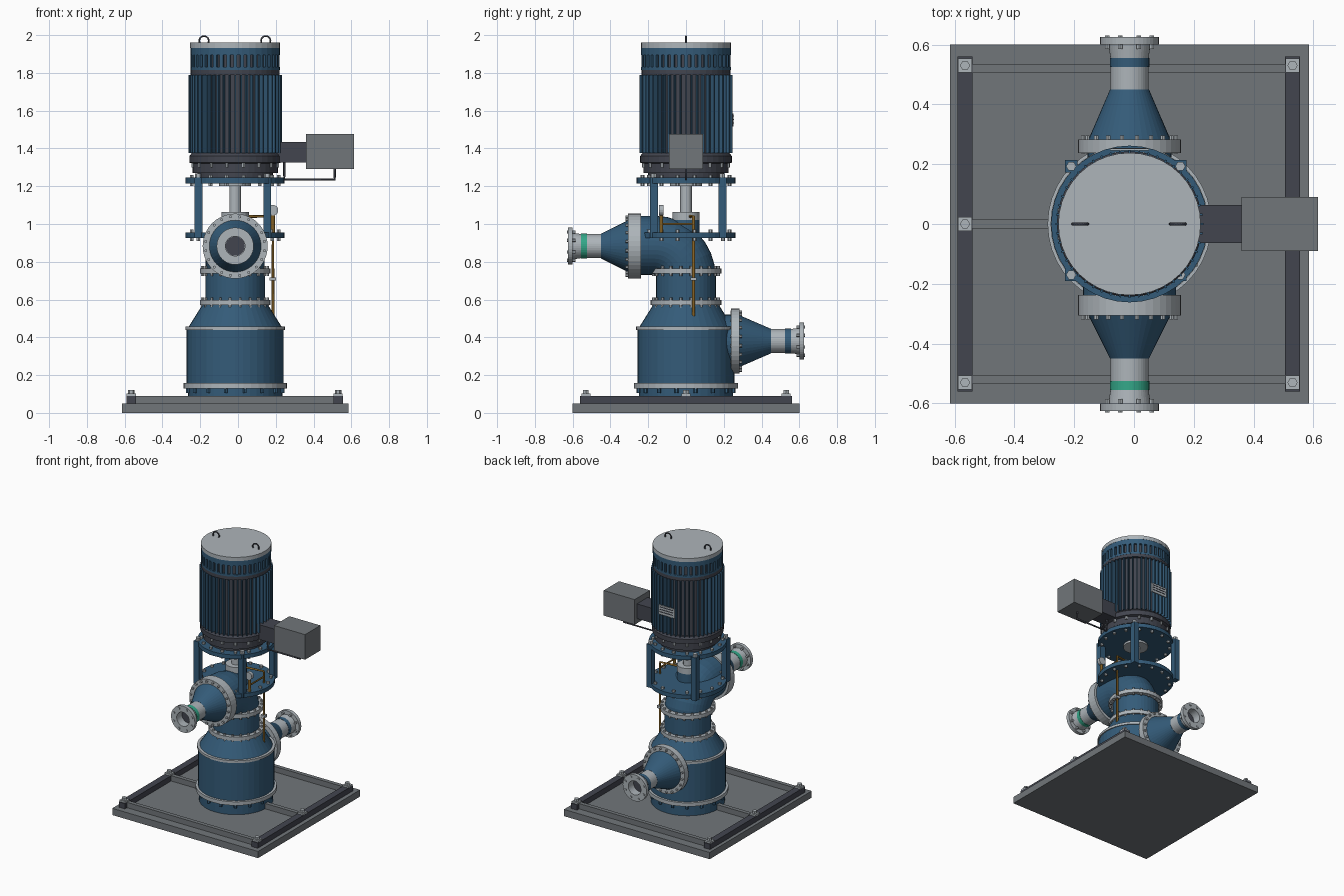
import bpy, bmesh, math
from mathutils import Matrix, Vector

old = bpy.data.objects.get("Cube")
if old:
    bpy.data.objects.remove(old, do_unlink=True)

CX = -0.015  # vertical axis of the machine


def material(name, rgb):
    m = bpy.data.materials.new(name)
    m.use_nodes = True
    m.diffuse_color = (*rgb, 1)
    bsdf = next(n for n in m.node_tree.nodes if n.type == 'BSDF_PRINCIPLED')
    bsdf.inputs["Base Color"].default_value = (*rgb, 1)
    return m


BLUE = material("machine blue", (0.034, 0.105, 0.19))
LIGHT = material("light steel", (0.42, 0.46, 0.49))
GREY = material("base grey", (0.165, 0.182, 0.195))
DARK = material("dark grey", (0.055, 0.06, 0.078))
TEAL = material("teal", (0.034, 0.39, 0.25))
BRASS = material("brass", (0.22, 0.115, 0.018))


def finish(name, bm, mat, matrix=None):
    bmesh.ops.recalc_face_normals(bm, faces=bm.faces)
    if matrix:
        bm.transform(matrix)
    me = bpy.data.meshes.new(name)
    bm.to_mesh(me)
    bm.free()
    ob = bpy.data.objects.new(name, me)
    bpy.context.collection.objects.link(ob)
    me.materials.append(mat)
    return ob


def add_box(bm, x, y, z, matrix=Matrix()):
    """Box from (min, max) pairs."""
    size = Matrix.Diagonal((x[1] - x[0], y[1] - y[0], z[1] - z[0], 1))
    mid = Matrix.Translation((sum(x) / 2, sum(y) / 2, sum(z) / 2))
    bmesh.ops.create_cube(bm, size=1, matrix=matrix @ mid @ size)


def box(name, x, y, z, mat):
    bm = bmesh.new()
    add_box(bm, x, y, z)
    return finish(name, bm, mat)


def skin(bm, rings, caps=True):
    loops = [[bm.verts.new(p) for p in ring] for ring in rings]
    n = len(loops[0])
    for a, b in zip(loops, loops[1:]):
        for i in range(n):
            j = (i + 1) % n
            bm.faces.new((a[i], a[j], b[j], b[i]))
    if caps:
        bm.faces.new(loops[0])
        bm.faces.new(loops[-1])


def circle(r, z, n):
    return [Vector((r * math.cos(2 * math.pi * i / n), r * math.sin(2 * math.pi * i / n), z))
            for i in range(n)]


UP = Matrix.Translation((CX, 0, 0))


def lathe(name, profile, mat, frame=UP, n=40):
    bm = bmesh.new()
    skin(bm, [circle(r, z, n) for r, z in profile])
    return finish(name, bm, mat, frame)


def disc(name, r, z0, z1, mat, frame=UP, n=40):
    return lathe(name, [(r, z0), (r, z1)], mat, frame, n)


def bolts(name, count, ring, r, z0, z1, mat, frame=UP):
    bm = bmesh.new()
    for i in range(count):
        a = 2 * math.pi * (i + 0.5) / count
        spot = Matrix.Translation((ring * math.cos(a), ring * math.sin(a), (z0 + z1) / 2))
        bmesh.ops.create_cone(bm, cap_ends=True, segments=6, radius1=r, radius2=r,
                              depth=z1 - z0, matrix=spot)
    return finish(name, bm, mat, frame)


def blades(name, count, r0, r1, width, z0, z1, mat):
    bm = bmesh.new()
    for i in range(count):
        turn = Matrix.Rotation(2 * math.pi * i / count, 4, 'Z')
        add_box(bm, (r0, r1), (-width / 2, width / 2), (z0, z1), turn)
    return finish(name, bm, mat, UP)


def pipe(name, points, r, mat):
    cu = bpy.data.curves.new(name, 'CURVE')
    cu.dimensions = '3D'
    cu.bevel_depth, cu.bevel_resolution, cu.use_fill_caps = r, 1, True
    sp = cu.splines.new('POLY')
    sp.points.add(len(points) - 1)
    for p, co in zip(sp.points, points):
        p.co = (*co, 1)
    ob = bpy.data.objects.new(name, cu)
    bpy.context.collection.objects.link(ob)
    cu.materials.append(mat)


# Base slab, frame rails and anchors
box("base_slab", (-0.615, 0.585), (-0.6, 0.6), (0, 0.05), GREY)
for side, x in (("right", -0.565), ("left", 0.53)):
    box(side + "_rail", (x - 0.025, x + 0.025), (-0.56, 0.56), (0.05, 0.09), DARK)
    for i, y in enumerate((-0.53, 0, 0.53)):
        tag = f"{side}_anchor_{i}"
        box(tag + "_pad", (x - 0.024, x + 0.024), (y - 0.024, y + 0.024), (0.09, 0.102), LIGHT)
        disc(tag + "_nut", 0.017, 0.102, 0.12, LIGHT, Matrix.Translation((x, y, 0)), 6)
for i, y in enumerate((-0.52, 0, 0.52)):
    box(f"cross_rail_{i}", (-0.54, 0.505), (y - 0.015, y + 0.015), (0.05, 0.09), GREY)

# Pump barrel, shoulder and column
disc("foot_ring", 0.25, 0.05, 0.13, BLUE)
bolts("foot_bolts", 16, 0.257, 0.011, 0.105, 0.13, BLUE)
disc("barrel_lower_flange", 0.274, 0.13, 0.157, LIGHT)
disc("barrel", 0.257, 0.157, 0.44, BLUE)
disc("barrel_upper_flange", 0.264, 0.44, 0.458, LIGHT)
lathe("shoulder", [(0.245, 0.458), (0.175, 0.57)], BLUE)
disc("column", 0.158, 0.57, 0.75, BLUE)
for i, z in enumerate((0.57, 0.737)):
    disc(f"column_flange_{i}", 0.187, z, z + 0.028, LIGHT)
    bolts(f"column_bolts_{i}", 20, 0.175, 0.008, z - 0.013, z + 0.04, LIGHT)

# Discharge elbow swept about its inner corner
bm = bmesh.new()
pivot = Vector((0, -0.162, 0.725))
rings = [circle(0.156, 0.74, 40)]
rings[0] = [p - Vector((0, 0, 0.015)) for p in rings[0]]
for k in range(1, 9):
    turn = Matrix.Rotation(math.radians(90 * k / 8), 4, 'X')
    rings.append([turn @ (p - pivot) + pivot for p in rings[0]])
rings.append([p - Vector((0, 0.12, 0)) for p in rings[-1]])
skin(bm, rings)
finish("discharge_elbow", bm, BLUE, UP)


def nozzle(tag, z, angle, band):
    """Flanged reducer and pipe running outward along y."""
    f = Matrix.Translation((CX, 0, z)) @ Matrix.Rotation(math.radians(angle), 4, 'X')
    disc(tag + "_stub", 0.14, 0.15, 0.25, BLUE, f)
    disc(tag + "_inner_flange", 0.172, 0.238, 0.256 if angle < 0 else 0.28, LIGHT, f)
    start = 0.256 if angle < 0 else 0.28
    disc(tag + "_joint_flange", 0.172, start, start + 0.026, LIGHT, f)
    bolts(tag + "_joint_bolts", 20, 0.157, 0.008, start - 0.02, start + 0.04, LIGHT, f)
    lathe(tag + "_reducer", [(0.14, start + 0.02), (0.065, 0.45)], BLUE, f)
    disc(tag + "_pipe", 0.064, 0.45, 0.525, LIGHT, f)
    disc(tag + "_band", 0.066, 0.525, 0.555, band, f)
    lathe(tag + "_end_flange", [(0.064, 0.555), (0.07, 0.6), (0.098, 0.6), (0.098, 0.626),
                                (0.052, 0.626), (0.052, 0.56)], LIGHT, f)
    disc(tag + "_bore", 0.051, 0.56, 0.565, DARK, f)
    bolts(tag + "_end_bolts", 8, 0.081, 0.009, 0.585, 0.631, LIGHT, f)


nozzle("discharge", 0.883, 90, TEAL)
nozzle("suction", 0.38, -90, BLUE)

# Motor stand: two plates, four posts
for tag, z in (("lower", 0.925), ("upper", 1.215)):
    disc(tag + "_stand_plate", 0.262, z, z + 0.03, BLUE)
    bolts(tag + "_stand_bolts", 16, 0.235, 0.011, z - 0.014, z + 0.045, LIGHT)
for i, x in enumerate((-0.21, 0.155)):
    for j, y in enumerate((-0.17, 0.193)):
        box(f"stand_post_{i}{j}", (x - 0.021, x + 0.021), (y - 0.021, y + 0.021), (0.925, 1.245), BLUE)
        disc(f"post_nut_{i}{j}", 0.017, 1.245, 1.268, LIGHT, Matrix.Translation((x, y, 0)), 6)

# Shaft and seal
disc("seal_housing", 0.072, 0.94, 1.02, BLUE)
disc("seal_cap", 0.072, 1.02, 1.063, LIGHT)
disc("shaft", 0.031, 1.06, 1.25, LIGHT, n=24)
disc("shaft_collar", 0.085, 1.2, 1.216, LIGHT)

# Motor
lathe("motor_foot", [(0.2, 1.245), (0.2, 1.27), (0.226, 1.27), (0.226, 1.32),
                     (0.243, 1.325), (0.243, 1.36), (0.23, 1.375)], DARK)
bolts("motor_foot_bolts", 16, 0.228, 0.009, 1.3, 1.327, LIGHT)
disc("motor_core", 0.217, 1.37, 1.8, DARK)
blades("cooling_fins", 48, 0.21, 0.247, 0.007, 1.375, 1.79, BLUE)
disc("motor_ring", 0.236, 1.79, 1.818, DARK)
disc("vent_core", 0.222, 1.815, 1.91, DARK)
blades("vent_bars", 40, 0.215, 0.236, 0.02, 1.818, 1.9, BLUE)
disc("vent_lower_ring", 0.237, 1.815, 1.83, BLUE)
disc("vent_upper_ring", 0.237, 1.895, 1.932, BLUE)
disc("motor_cap", 0.238, 1.932, 1.96, LIGHT)
for i, x in enumerate((-0.18, 0.147)):
    loop = [(x + 0.025 * math.cos(a), 0, 1.97 + 0.025 * math.sin(a))
            for a in (math.radians(t) for t in range(-40, 221, 20))]
    pipe(f"lifting_eye_{i}", loop, 0.005, DARK)

# Rating plate
box("rating_plate", (CX - 0.065, CX + 0.065), (0.245, 0.252), (1.515, 1.585), LIGHT)
for i in range(3):
    z = 1.532 + i * 0.018
    box(f"rating_line_{i}", (CX - 0.055, CX + 0.055), (0.252, 0.254), (z, z + 0.006), DARK)

# Terminal box with conduit
box("terminal_neck", (0.19, 0.36), (-0.063, 0.063), (1.325, 1.435), DARK)
box("terminal_box", (0.36, 0.615), (-0.09, 0.09), (1.29, 1.477), GREY)
pipe("conduit", [(0.245, 0, 1.33), (0.245, 0, 1.235), (0.512, 0, 1.235), (0.512, 0, 1.292)], 0.007, DARK)

# Flush line and gauge
pipe("flush_line", [(0.185, 0.04, 0.51), (0.185, 0.04, 1.04), (0.04, 0.02, 1.04)], 0.008, BRASS)
box("flush_clip", (0.168, 0.202), (0.025, 0.055), (0.7, 0.718), LIGHT)
pipe("gauge_stem", [(0.185, -0.13, 0.95), (0.185, -0.13, 1.045)], 0.011, BRASS)
pipe("gauge_link", [(0.185, -0.13, 1.0), (0.185, 0.04, 1.0)], 0.006, BRASS)
gauge = Matrix.Translation((0.185, -0.13, 1.073)) @ Matrix.Rotation(math.pi / 2, 4, 'X')
disc("gauge_dial", 0.028, -0.012, 0.012, LIGHT, gauge, 20)
